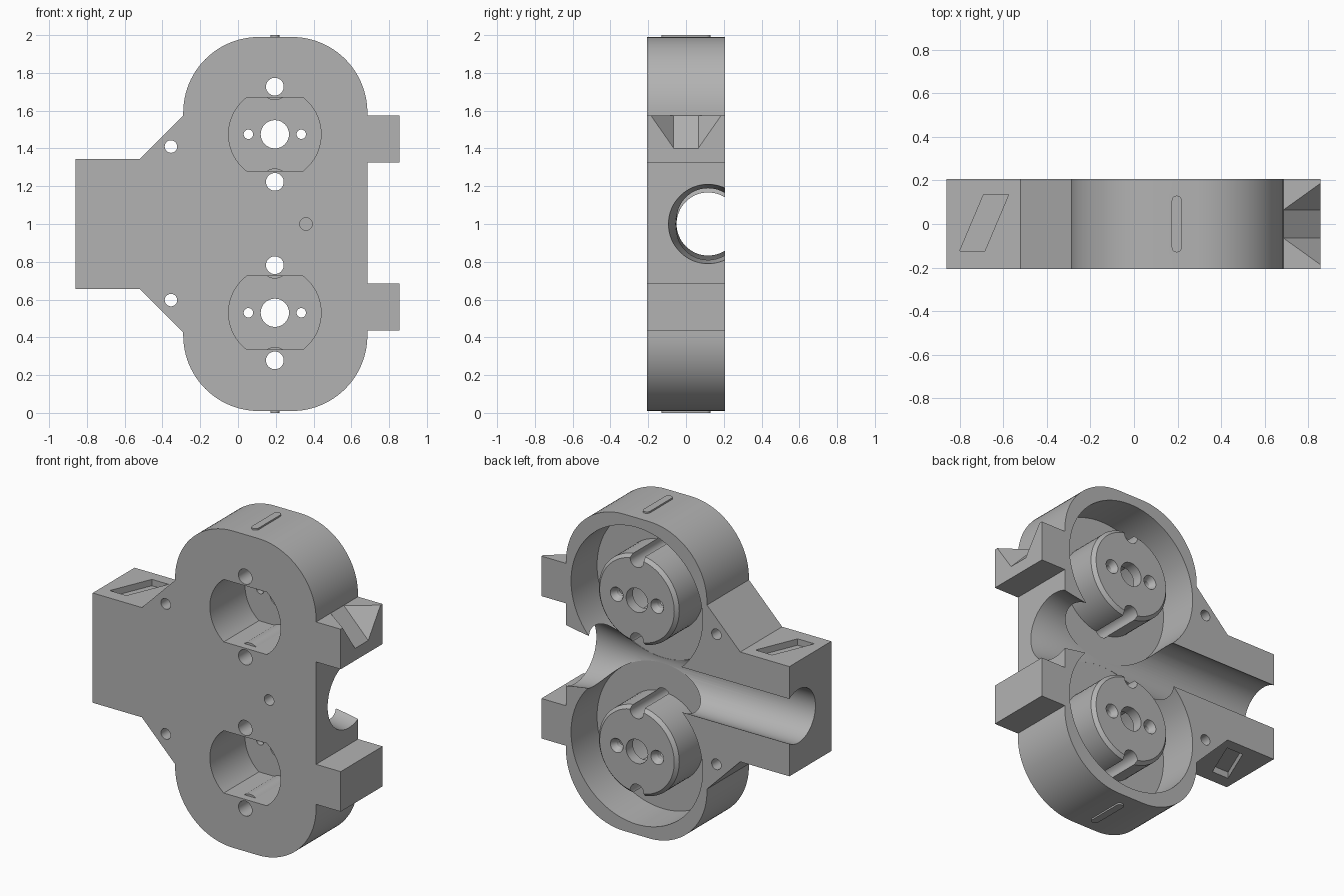
import bpy, bmesh, math
from mathutils import Matrix, Vector

cube = bpy.data.objects.get("Cube")
if cube:
    bpy.data.objects.remove(cube, do_unlink=True)

grey = bpy.data.materials.new("plain grey")
grey.use_nodes = True
GREY = (0.45, 0.45, 0.45, 1)
grey.diffuse_color = GREY
grey.node_tree.nodes["Principled BSDF"].inputs["Base Color"].default_value = GREY

DEPTH = 0.207           # half thickness of the body
FLOOR = -0.05           # pocket floor
CX = 0.195              # wheel axis x
WHEELS = (0.53, 1.475)  # wheel axis heights


def finish(name, bm):
    bmesh.ops.recalc_face_normals(bm, faces=bm.faces)
    me = bpy.data.meshes.new(name)
    bm.to_mesh(me)
    bm.free()
    me.materials.append(grey)
    ob = bpy.data.objects.new(name, me)
    bpy.context.collection.objects.link(ob)
    return ob


def prism(name, pts, lo, hi, axis="y"):
    """Extrude a 2D outline: (x, z) along y, or (x, y) along z."""
    bm = bmesh.new()
    place = (lambda p, h: (p[0], h, p[1])) if axis == "y" else (lambda p, h: (p[0], p[1], h))
    a = [bm.verts.new(place(p, lo)) for p in pts]
    b = [bm.verts.new(place(p, hi)) for p in pts]
    n = len(pts)
    bm.faces.new(a)
    bm.faces.new(b[::-1])
    for i in range(n):
        bm.faces.new((a[i], a[(i + 1) % n], b[(i + 1) % n], b[i]))
    return finish(name, bm)


def lathe(name, profile, centre, axis="y", n=48):
    """Closed solid of revolution from (position along axis, radius) pairs."""
    bm = bmesh.new()
    rings = []
    for h, r in profile:
        ring = []
        for i in range(n):
            t = 2 * math.pi * i / n
            u, v = r * math.cos(t), r * math.sin(t)
            co = (u, h, v) if axis == "y" else (h, u, v)
            ring.append(bm.verts.new(Vector(co) + Vector(centre)))
        rings.append(ring)
    bm.faces.new(rings[0])
    bm.faces.new(rings[-1][::-1])
    for a, b in zip(rings, rings[1:]):
        for i in range(n):
            bm.faces.new((a[i], a[(i + 1) % n], b[(i + 1) % n], b[i]))
    return finish(name, bm)


def rod(name, x, z, r, lo=-0.4, hi=0.4, n=32):
    return lathe(name, [(lo, r), (hi, r)], (x, 0, z), n=n)


def arc(cx, cz, r, a0, a1, n=24):
    return [(cx + r * math.cos(math.radians(a0 + (a1 - a0) * i / n)),
             cz + r * math.sin(math.radians(a0 + (a1 - a0) * i / n))) for i in range(n + 1)]


def combine(target, tool, operation):
    mod = target.modifiers.new(operation.lower(), "BOOLEAN")
    mod.operation, mod.solver, mod.object = operation, "EXACT", tool
    bpy.context.view_layer.objects.active = target
    bpy.ops.object.modifier_apply(modifier=mod.name)
    bpy.data.objects.remove(tool, do_unlink=True)


def cut(tool):
    combine(body, tool, "DIFFERENCE")


def join(tool):
    combine(body, tool, "UNION")


# Body outline: upper half from the right edge round to the left, then mirrored
upper = [(0.685, 1.325), (0.855, 1.325), (0.855, 1.575), (0.685, 1.575)]
upper += arc(0.285, 1.59, 0.4, 0, 90) + arc(0.11, 1.59, 0.4, 90, 180)
upper += [(-0.29, 1.575), (-0.52, 1.343), (-0.86, 1.343)]
lower = [(x, 2 - z) for x, z in reversed(upper)]
lower = [(x, z + 0.01) if x > 0.68 and z > 0.42 else (x, z) for x, z in lower]
body = prism("housing", upper + lower, -DEPTH, DEPTH)

# Round wheel pockets open at the back
for z in WHEELS:
    cut(rod("pocket_cutter", CX, z, 0.455, FLOOR, 0.4, 96))

# Horizontal channel, flared towards the right end
flare = [(0.2 + 0.485 * t / 8, 0.167 + 0.043 * (t / 8) ** 2) for t in range(9)]
cut(lathe("channel_cutter", [(-1, 0.167)] + flare + [(0.8, 0.23)],
          (0, 0.117, 1.0), "x", 64))

# Chamfered hubs standing in the pockets
for z in WHEELS:
    join(lathe("hub", [(-0.12, 0.278), (0.185, 0.278), (DEPTH - 0.001, 0.258)],
               (CX, 0, z), n=64))


# Cavity outline: circle with two flats, optionally dented by the ribs
def cavity(z, dented):
    half = math.degrees(math.asin(0.195 / 0.245))
    pts = []
    for s in (0, 180):
        pts += arc(CX, z, 0.245, s - half, s + half, 20)
        if dented:
            sign = 1 if s == 0 else -1
            w = math.degrees(math.acos(0.057 / 0.071))
            pts += arc(CX, z + sign * 0.252, 0.071, sign * -90 + w, sign * -90 - w, 8)
    return pts


for z in WHEELS:
    cut(prism("cavity_cutter", cavity(z, True), -0.16, 0.14))
    cut(prism("cavity_mouth_cutter", cavity(z, False), -0.3, -0.159))
    # Shaft hole and countersunk screw holes
    cut(rod("shaft_cutter", CX, z, 0.075))
    for side in (-1, 1):
        cut(lathe("screw_cutter", [(0, 0.025), (0.17, 0.025), (0.208, 0.045), (0.25, 0.045)],
                  (CX + side * 0.14, 0, z), n=24))
        # Long holes that groove the hub sides
        cut(rod("long_hole_cutter", CX, z + side * 0.252, 0.047))

# Pin holes in the body and one blind hole in the front
for z in (0.597, 1.41):
    cut(rod("pin_hole_cutter", -0.355, z, 0.033))
cut(rod("blind_hole_cutter", 0.36, 1.0, 0.033, -0.4, -0.12))

# Slanted recesses in the top and bottom of the block
slant = [(-0.80, -0.125), (-0.685, -0.125), (-0.575, 0.135), (-0.69, 0.135)]
for lo, hi in ((1.303, 1.5), (0.5, 0.697)):
    cut(prism("slant_cutter", slant, lo, hi, "z"))

# Tapered notch in the upper right tab
bm = bmesh.new()
k = 1.3
for x, y, z in ((0, 0.065, 0), (k * 0.17, 0.065, -k * 0.175), (k * 0.17, 0.065 + k * 0.122, 0)):
    for s in (-1, 1):
        bm.verts.new((0.686 + x, s * y, 1.575 + z))
        bm.verts.new((0.686 + x, s * y, 1.65))
bmesh.ops.convex_hull(bm, input=bm.verts)
cut(finish("notch_cutter", bm))

# Small rounded ridges on the top and bottom
pill = arc(CX + 0.001, 0.107, 0.023, 0, 180, 10) + arc(CX + 0.001, -0.107, 0.023, 180, 360, 10)
for lo, hi in ((1.96, 2.0), (0.0, 0.04)):
    join(prism("ridge", pill, lo, hi, "z"))

# Smooth curved walls, keep edges sharp
body.data.materials.clear()
body.data.materials.append(grey)
for p in body.data.polygons:
    p.material_index = 0
bpy.ops.object.select_all(action="DESELECT")
body.select_set(True)
bpy.context.view_layer.objects.active = body
bpy.ops.object.shade_smooth_by_angle(angle=math.radians(25))
